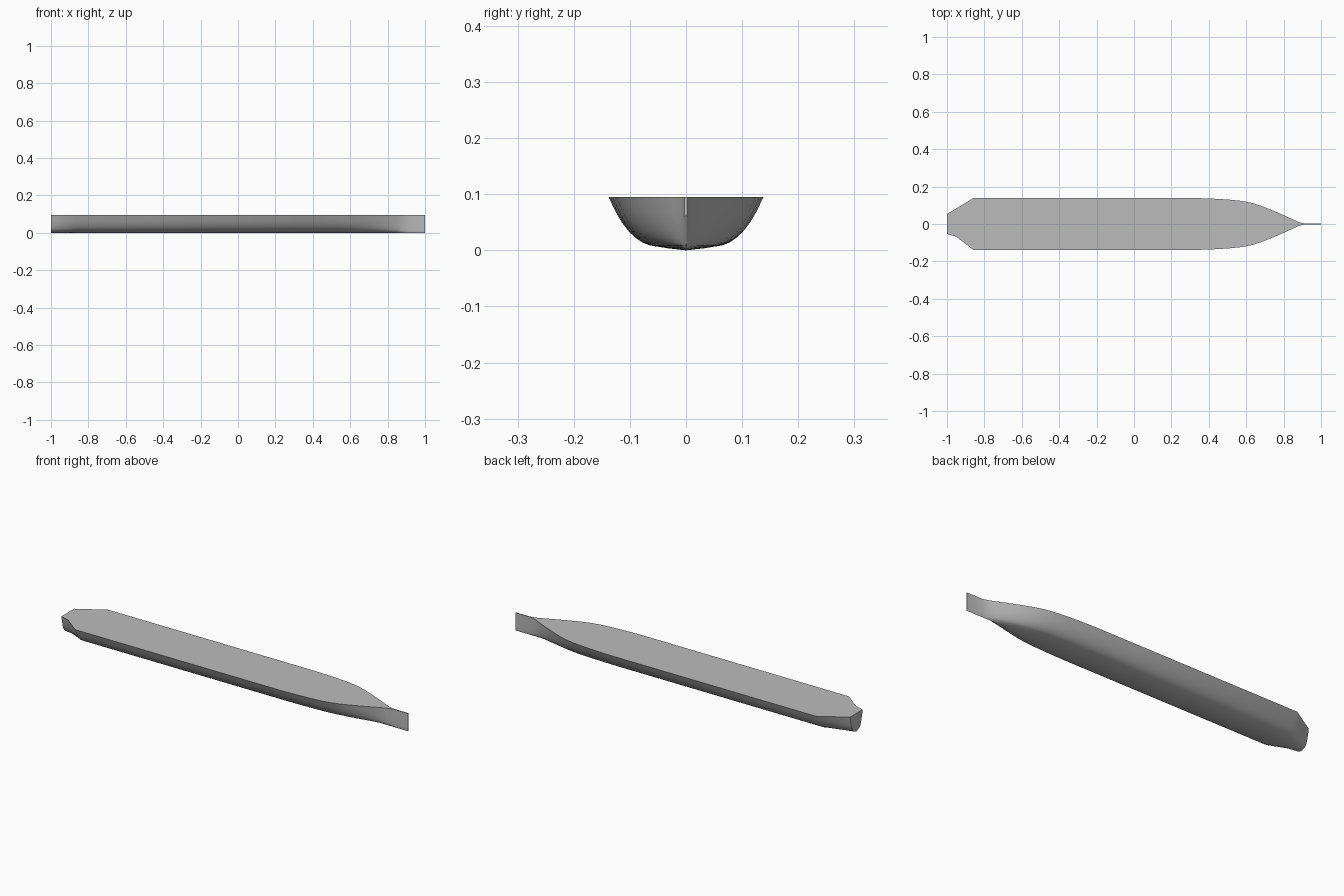
import bpy
import bmesh
from math import radians

cube = bpy.data.objects.get("Cube")
if cube:
    bpy.data.objects.remove(cube, do_unlink=True)

# Hull paint
grey = bpy.data.materials.new("hull_grey")
grey.use_nodes = True
colour = (0.5, 0.5, 0.5, 1)
grey.diffuse_color = colour
grey.node_tree.nodes["Principled BSDF"].inputs["Base Color"].default_value = colour

# Half section from keel to deck edge: (fraction of half width, height)
SECTION = [(0, 0), (0.25, 0.004), (0.47, 0.009), (0.56, 0.014), (0.65, 0.022),
           (0.74, 0.034), (0.83, 0.05), (0.91, 0.069), (1, 0.095)]

# Stations along the hull: (x, half width on the left, half width on the right)
STATIONS = [(-1, 0.053, 0.053), (-0.95, 0.083, 0.068), (-0.86, 0.138, 0.138),
            (0.35, 0.138, 0.138), (0.43, 0.135, 0.135), (0.5, 0.131, 0.131),
            (0.57, 0.124, 0.124), (0.63, 0.113, 0.113), (0.68, 0.097, 0.097),
            (0.74, 0.073, 0.073), (0.8, 0.047, 0.047), (0.85, 0.024, 0.024),
            (0.88, 0.011, 0.011), (0.91, 0.003, 0.003), (1, 0.0025, 0.0025)]


def ring(bm, x, left, right):
    """One closed cross-section, from the left deck edge under the keel to the right."""
    points = [(f * left, z) for f, z in reversed(SECTION)]
    points += [(-f * right, z) for f, z in SECTION[1:]]
    return [bm.verts.new((x, y, z)) for y, z in points]


# Loft hull sides, bottom and deck, then cap the transom and stem
bm = bmesh.new()
rings = [ring(bm, *station) for station in STATIONS]
for a, b in zip(rings, rings[1:]):
    for i in range(len(a)):
        j = (i + 1) % len(a)
        bm.faces.new((a[i], a[j], b[j], b[i]))
bm.faces.new(rings[0])
bm.faces.new(rings[-1])
bmesh.ops.recalc_face_normals(bm, faces=bm.faces)

mesh = bpy.data.meshes.new("hull")
bm.to_mesh(mesh)
bm.free()
mesh.materials.append(grey)
hull = bpy.data.objects.new("hull", mesh)
bpy.context.collection.objects.link(hull)

# Smooth sides with crisp deck, transom and stem edges
bpy.ops.object.select_all(action="DESELECT")
hull.select_set(True)
bpy.context.view_layer.objects.active = hull
bpy.ops.object.shade_smooth_by_angle(angle=radians(40))
